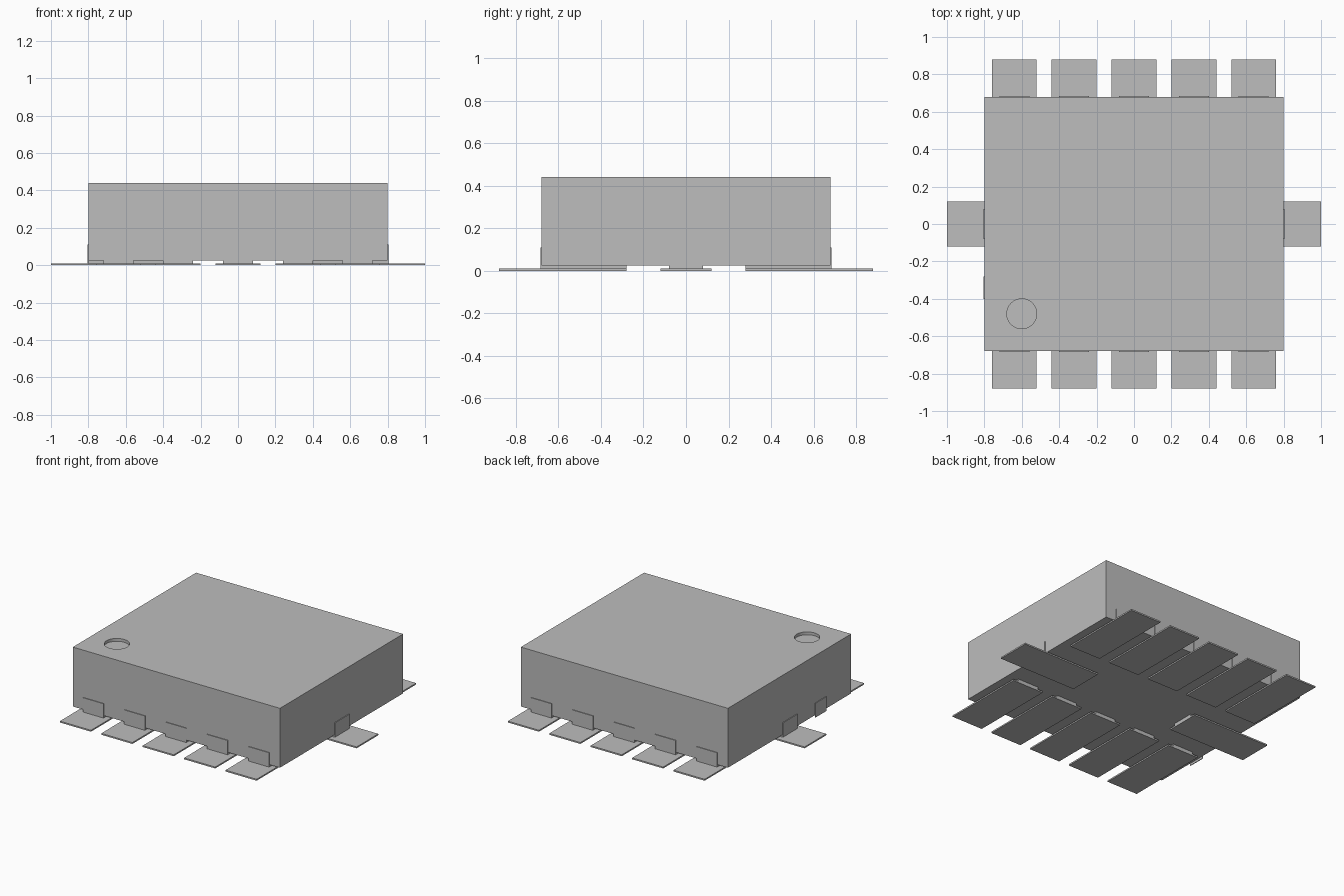
import bpy
import bmesh
import math
from mathutils import Matrix

cube = bpy.data.objects.get("Cube")
if cube:
    bpy.data.objects.remove(cube, do_unlink=True)

# One neutral grey for the whole component
grey = bpy.data.materials.new("neutral grey")
grey.use_nodes = True
colour = (0.51, 0.51, 0.51, 1.0)
grey.diffuse_color = colour
grey.node_tree.nodes["Principled BSDF"].inputs["Base Color"].default_value = colour


def new_object(name, bm):
    mesh = bpy.data.meshes.new(name)
    bmesh.ops.recalc_face_normals(bm, faces=bm.faces)
    bm.to_mesh(mesh)
    bm.free()
    mesh.materials.append(grey)
    obj = bpy.data.objects.new(name, mesh)
    bpy.context.scene.collection.objects.link(obj)
    return obj


def box(name, x, y, z):
    """Box from (min, max) ranges."""
    bm = bmesh.new()
    bmesh.ops.create_cube(bm, size=1)
    for v in bm.verts:
        v.co = [r[0] if c < 0 else r[1] for c, r in zip(v.co, (x, y, z))]
    return new_object(name, bm)


def lead(name, edge, wall, inner, angle, offset):
    """L-shaped lead: foot under the body, short upright against its wall."""
    profile = [(inner, 0.01), (edge, 0.01), (edge, 0.11),
               (wall, 0.11), (wall, 0.025), (inner, 0.025)]
    bm = bmesh.new()
    face = bm.faces.new([bm.verts.new((r, -0.08, z)) for r, z in profile])
    result = bmesh.ops.extrude_face_region(bm, geom=[face])
    moved = [g for g in result["geom"] if isinstance(g, bmesh.types.BMVert)]
    bmesh.ops.translate(bm, verts=moved, vec=(0, 0.16, 0))
    obj = new_object(name, bm)
    obj.data.transform(Matrix.Translation((offset, 0, 0)) @ Matrix.Rotation(angle, 4, "Z"))
    return obj


# Body with a shallow round orientation dimple
body = box("body", (-0.8, 0.8), (-0.68, 0.68), (0.025, 0.44))
bm = bmesh.new()
bmesh.ops.create_cone(bm, cap_ends=True, segments=48, radius1=0.08, radius2=0.08,
                      depth=0.1, matrix=Matrix.Translation((-0.6, -0.48, 0.47)))
cutter = new_object("dimple_cutter", bm)
cutter.hide_render = True
cut = body.modifiers.new("dimple", "BOOLEAN")
cut.operation = "DIFFERENCE"
cut.solver = "EXACT"
cut.object = cutter
bpy.context.view_layer.objects.active = body
body.select_set(True)
bpy.ops.object.modifier_apply(modifier=cut.name)
bpy.data.objects.remove(cutter, do_unlink=True)
bpy.ops.object.shade_smooth_by_angle(angle=math.radians(30))

# Five leads and solder pads along the front and the back
for side, sign in (("front", -1), ("back", 1)):
    for i in range(5):
        x = (i - 2) * 0.32
        lead(f"{side}_lead_{i + 1}", 0.685, 0.68, 0.28, sign * math.pi / 2, x)
        box(f"{side}_pad_{i + 1}", (x - 0.12, x + 0.12),
            sorted((sign * 0.28, sign * 0.88)), (0, 0.01))

# One lead and pad on each end
for side, sign, angle in (("left", 1, 0), ("right", -1, math.pi)):
    lead(f"{side}_lead", 0.805, 0.8, 0.4, angle, 0)
    box(f"{side}_pad", sorted((sign * 0.4, sign * 1.0)), (-0.12, 0.12), (0, 0.01))

# Extra marker tab on the right end
box("marker_tab", (-0.805, -0.8), (-0.4, -0.28), (0.01, 0.11))
